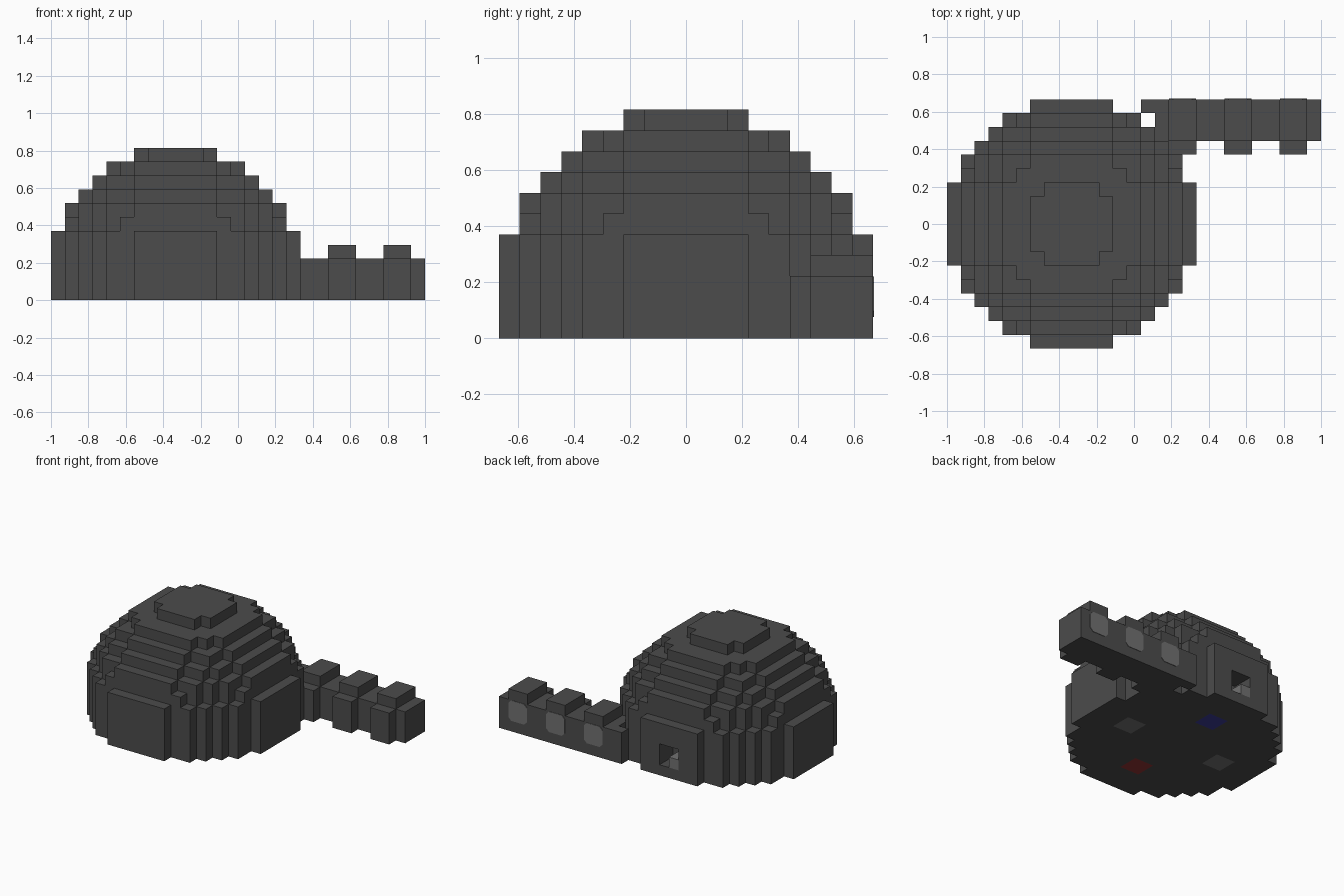
import bpy, bmesh, math
from mathutils import Vector

cube = bpy.data.objects.get("Cube")
if cube:
    bpy.data.objects.remove(cube)

U = 2 / 27          # block size
CX = -4.5           # dome centre in blocks


def material(name, rgb):
    m = bpy.data.materials.new(name)
    m.use_nodes = True
    m.diffuse_color = (*rgb, 1)
    bsdf = next(n for n in m.node_tree.nodes if n.type == 'BSDF_PRINCIPLED')
    bsdf.inputs["Base Color"].default_value = (*rgb, 1)
    return m


DARK = material("dark grey", (0.072, 0.072, 0.072))
LIGHT = material("light grey", (0.165, 0.165, 0.165))
RED = material("red", (0.28, 0.032, 0.032))
BLUE = material("blue", (0.045, 0.045, 0.30))
PALETTE = [DARK, LIGHT, RED, BLUE]


def block_object(name, cells, origin_x, paint=None):
    """Skin a set of grid cells, then merge the flat areas."""
    bm = bmesh.new()
    verts = {}

    def vert(p):
        if p not in verts:
            verts[p] = bm.verts.new(((p[0] + origin_x) * U, p[1] * U, p[2] * U))
        return verts[p]

    for cell in cells:
        for axis in range(3):
            for side in (0, 1):
                step = [0, 0, 0]
                step[axis] = 2 * side - 1
                if tuple(c + s for c, s in zip(cell, step)) in cells:
                    continue
                a, b = (axis + 1) % 3, (axis + 2) % 3
                ring = []
                for da, db in ((0, 0), (1, 0), (1, 1), (0, 1)):
                    p = list(cell)
                    p[axis] += side
                    p[a] += da
                    p[b] += db
                    ring.append(vert(tuple(p)))
                face = bm.faces.new(ring if side else ring[::-1])
                if paint:
                    face.material_index = paint(cell, step)
    bmesh.ops.dissolve_limit(bm, angle_limit=math.radians(1), verts=bm.verts[:],
                             edges=bm.edges[:], delimit={'MATERIAL'})
    me = bpy.data.meshes.new(name)
    bm.to_mesh(me)
    bm.free()
    for m in PALETTE:
        me.materials.append(m)
    ob = bpy.data.objects.new(name, me)
    bpy.context.collection.objects.link(ob)
    return ob


def box_cells(x, y, z):
    return {(i, j, k) for i in range(*x) for j in range(*y) for k in range(*z)}


# Stepped dome on a straight drum, with a port cut in the back
def in_dome(i, j, k):
    h = max(k - 2, 0) if k > 4 else 0
    return (i + .5) ** 2 + (j + .5) ** 2 + (h + .5) ** 2 < 84


dome = {c for c in box_cells((-9, 9), (-9, 9), (0, 11)) if in_dome(*c)}
dome -= box_cells((-1, 1), (7, 9), (1, 3))


# Four coloured pads under the dome
def pads(cell, step):
    i, j, k = cell
    if step[2] < 0 and k == 0:
        if -1 <= i <= 0 and 4 <= j <= 5:
            return 3
        if -1 <= i <= 0 and -6 <= j <= -5:
            return 2
        if -1 <= j <= 0 and (4 <= i <= 5 or -6 <= i <= -5):
            return 1
    return 0


block_object("dome", dome, CX, pads)

# Light fitting inside the back port
block_object("port_fitting", box_cells((-1, 0), (7, 9), (1, 2)), CX, lambda c, s: 1)

# Arm along the back, with ribs on its front and top
arm = box_cells((1, 13), (6, 9), (0, 3)) | box_cells((0, 1), (8, 9), (0, 3))
arm |= box_cells((13, 14), (6, 9), (0, 3))
arm -= box_cells((0, 1), (6, 8), (0, 3))
RIBS = (2, 6, 10)
for x in RIBS:
    arm |= box_cells((x, x + 2), (6, 9), (3, 4))
    arm |= box_cells((x, x + 2), (5, 6), (0, 3))
arm = {c for c in arm if c[0] < 13}
block_object("arm", arm, 0.5)

# Windows with clipped corners on the back of the arm
for n, x in enumerate(RIBS):
    bm = bmesh.new()
    c = Vector(((x + 1.5) * U, 9 * U, 2 * U))
    w, cut = U * 0.98, U * 0.3
    quarter = [(w, w - cut), (w - cut, w)]
    ring = []
    for sx, sz in ((1, 1), (-1, 1), (-1, -1), (1, -1)):
        pts = quarter if sx * sz > 0 else quarter[::-1]
        ring += [bm.verts.new(c + Vector((sx * a, 0.003, sz * b))) for a, b in pts]
    face = bm.faces.new(ring)
    out = bmesh.ops.extrude_face_region(bm, geom=[face])
    for v in out["geom"]:
        if isinstance(v, bmesh.types.BMVert):
            v.co.y -= 0.005
    bmesh.ops.recalc_face_normals(bm, faces=bm.faces[:])
    me = bpy.data.meshes.new(f"window_{n + 1}")
    bm.to_mesh(me)
    bm.free()
    me.materials.append(LIGHT)
    bpy.context.collection.objects.link(bpy.data.objects.new(me.name, me))
